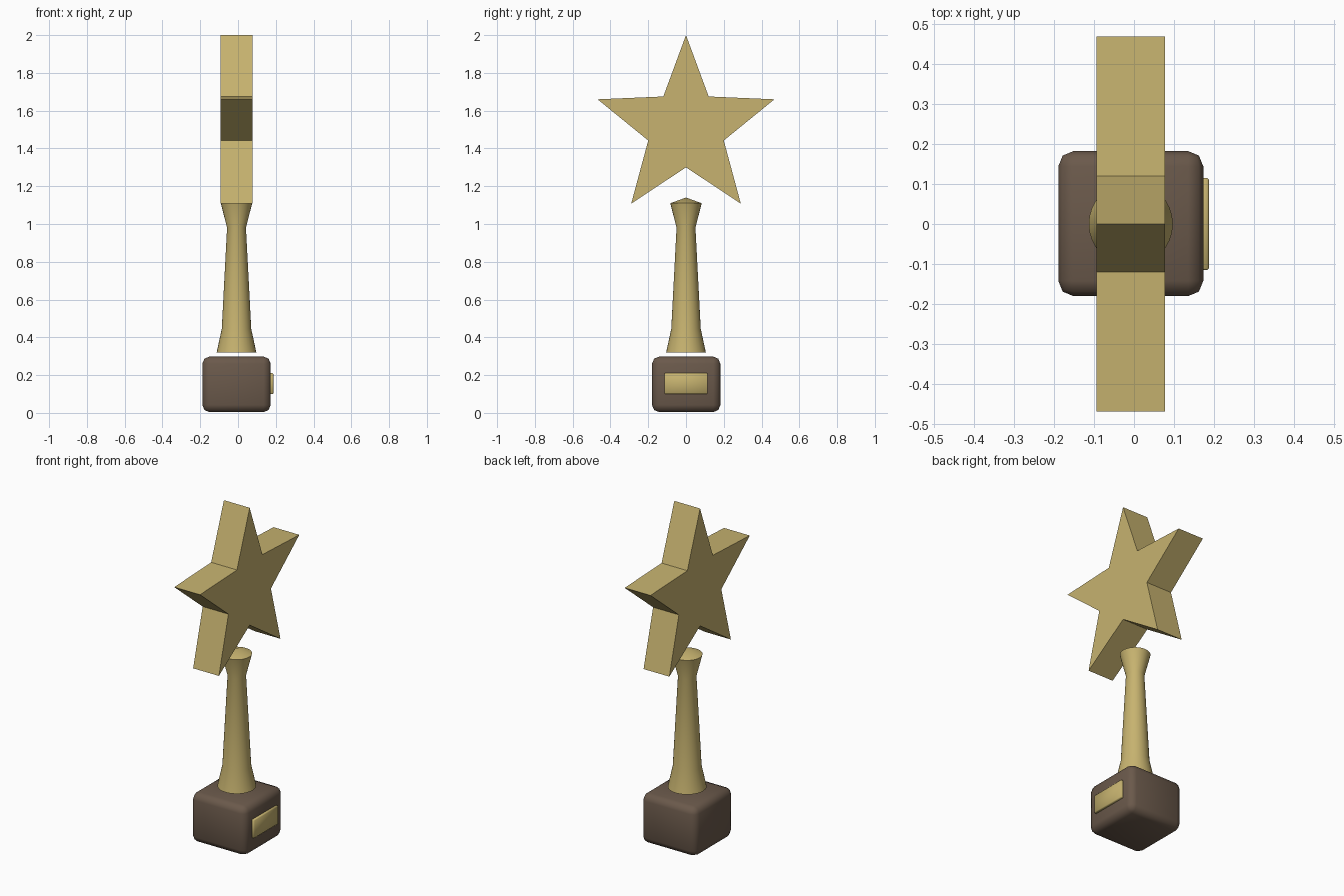
import bpy, bmesh, math

cube = bpy.data.objects.get("Cube")
if cube:
    bpy.data.objects.remove(cube, do_unlink=True)

AXIS_X = -0.008  # shared centre line of base, column and star


def make_material(name, rgb):
    mat = bpy.data.materials.new(name)
    mat.use_nodes = True
    mat.diffuse_color = (*rgb, 1)
    mat.node_tree.nodes["Principled BSDF"].inputs["Base Color"].default_value = (*rgb, 1)
    return mat


gold = make_material("gold", (0.57, 0.45, 0.16))
brown = make_material("dark brown wood", (0.145, 0.1, 0.07))


def finish(name, bm, mat, smooth_angle=None):
    bmesh.ops.recalc_face_normals(bm, faces=bm.faces)
    mesh = bpy.data.meshes.new(name)
    bm.to_mesh(mesh)
    bm.free()
    mesh.materials.append(mat)
    obj = bpy.data.objects.new(name, mesh)
    bpy.context.collection.objects.link(obj)
    if smooth_angle:
        bpy.ops.object.select_all(action="DESELECT")
        obj.select_set(True)
        bpy.context.view_layer.objects.active = obj
        bpy.ops.object.shade_smooth_by_angle(angle=math.radians(smooth_angle))
    return obj


def rounded_box(name, centre, size, radius, segments, mat):
    bm = bmesh.new()
    bmesh.ops.create_cube(bm, size=1)
    bmesh.ops.scale(bm, vec=size, verts=bm.verts)
    bmesh.ops.translate(bm, vec=centre, verts=bm.verts)
    bmesh.ops.bevel(bm, geom=bm.edges[:], offset=radius, segments=segments,
                    profile=0.5, affect="EDGES")
    return finish(name, bm, mat, 50)


# Wooden base and its plaque
rounded_box("base", (AXIS_X, 0.001, 0.151), (0.362, 0.362, 0.294), 0.038, 2, brown)
rounded_box("plaque", (0.176, 0, 0.155), (0.022, 0.23, 0.11), 0.004, 1, gold)

# Flared column, lathed around the centre line with a shallow pointed cap
profile = [(0.105, 0.32), (0.078, 0.445), (0.05, 0.98), (0.083, 1.11)]
SIDES = 32
bm = bmesh.new()
rings = []
for radius, z in profile:
    rings.append([bm.verts.new((AXIS_X + radius * math.cos(math.tau * i / SIDES),
                                radius * math.sin(math.tau * i / SIDES), z))
                  for i in range(SIDES)])
for low, high in zip(rings, rings[1:]):
    for i in range(SIDES):
        j = (i + 1) % SIDES
        bm.faces.new((low[i], low[j], high[j], high[i]))
apex = bm.verts.new((AXIS_X, 0, 1.14))
for i in range(SIDES):
    bm.faces.new((rings[-1][i], rings[-1][(i + 1) % SIDES], apex))
bm.faces.new(rings[0][::-1])
finish("column", bm, gold, 40)

# Five-pointed star: mirrored half outline, extruded along x
half = [(0.12, 1.675), (0.468, 1.66), (0.2, 1.442), (0.29, 1.108)]
outline = [(0, 2.0), *half, (0, 1.3), *[(-y, z) for y, z in reversed(half)]]
bm = bmesh.new()
face = bm.faces.new([bm.verts.new((AXIS_X - 0.085, y, z)) for y, z in outline])
side = bmesh.ops.extrude_face_region(bm, geom=[face])
bmesh.ops.translate(bm, vec=(0.17, 0, 0),
                    verts=[v for v in side["geom"] if isinstance(v, bmesh.types.BMVert)])
# extrude_face_region may drop the starting cap, so close any open outline
open_edges = [e for e in bm.edges if e.is_boundary]
if open_edges:
    bmesh.ops.contextual_create(bm, geom=open_edges)
finish("star", bm, gold)
